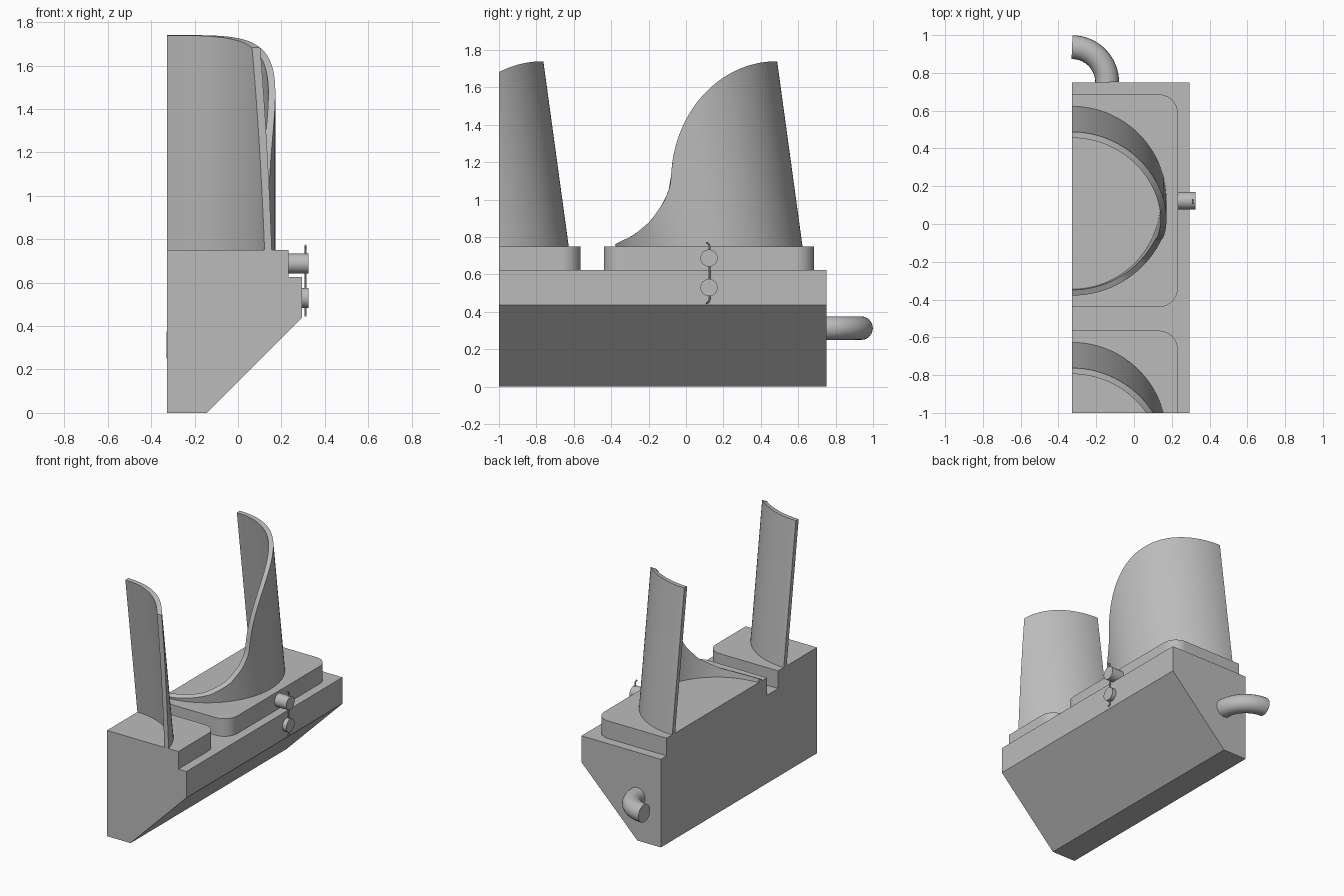
import bpy, bmesh, math
from mathutils import Vector

cube = bpy.data.objects.get("Cube")
if cube:
    bpy.data.objects.remove(cube, do_unlink=True)

CUT = -0.328      # flat section plane on the right side
FRONT = -1.0      # flat section plane at the front
PITCH = 1.25      # spacing of the two cups
BASE_TOP, DECK = 0.625, 0.75
MID_Y = 0.123

grey = bpy.data.materials.new("light grey")
grey.use_nodes = True
grey.diffuse_color = (0.5, 0.5, 0.5, 1)
grey.node_tree.nodes["Principled BSDF"].inputs["Base Color"].default_value = (0.5, 0.5, 0.5, 1)


def finish(name, bm, smooth=True):
    bmesh.ops.recalc_face_normals(bm, faces=bm.faces[:])
    mesh = bpy.data.meshes.new(name)
    bm.to_mesh(mesh)
    bm.free()
    mesh.materials.append(grey)
    obj = bpy.data.objects.new(name, mesh)
    bpy.context.collection.objects.link(obj)
    if smooth:
        bpy.ops.object.select_all(action='DESELECT')
        obj.select_set(True)
        bpy.context.view_layer.objects.active = obj
        bpy.ops.object.shade_smooth_by_angle(angle=math.radians(30))
    return obj


def prism(name, points, offset):
    """Extrude a closed outline of 3D points along an offset."""
    bm = bmesh.new()
    face = bm.faces.new([bm.verts.new(p) for p in points])
    ext = bmesh.ops.extrude_face_region(bm, geom=[face], use_keep_orig=True)
    verts = [g for g in ext["geom"] if isinstance(g, bmesh.types.BMVert)]
    bmesh.ops.translate(bm, vec=offset, verts=verts)
    return finish(name, bm)


def arc(cx, cy, r, a0, a1, n):
    steps = [math.radians(a0 + (a1 - a0) * i / n) for i in range(n + 1)]
    return [(cx + r * math.cos(a), cy + r * math.sin(a)) for a in steps]


def tube(name, path, radius, sides):
    """Sweep a circle along a path lying in one plane."""
    bm = bmesh.new()
    path = [Vector(p) for p in path]
    flat_axis = (path[1] - path[0]).cross(path[-1] - path[0])
    flat_axis = flat_axis.normalized() if flat_axis.length > 1e-6 else Vector((0, 1, 0))
    rings = []
    for i, p in enumerate(path):
        tangent = (path[min(i + 1, len(path) - 1)] - path[max(i - 1, 0)]).normalized()
        side = tangent.cross(flat_axis)
        rings.append([bm.verts.new(p + radius * (side * x + flat_axis * y))
                      for x, y in arc(0, 0, 1, 0, 360, sides)[:-1]])
    for a, b in zip(rings, rings[1:]):
        for i in range(sides):
            j = (i + 1) % sides
            bm.faces.new((a[i], a[j], b[j], b[i]))
    bm.faces.new(rings[0])
    bm.faces.new(rings[-1])
    return finish(name, bm)


# Sloped base block
prism("base", [(CUT, FRONT, 0), (-0.143, FRONT, 0), (0.295, FRONT, 0.438),
               (0.295, FRONT, BASE_TOP), (CUT, FRONT, BASE_TOP)], (0, 0.75 - FRONT, 0))

# Raised plates with rounded outer corners
R, EDGE, HALF = 0.1, 0.232, 0.5625
back = arc(EDGE - R, MID_Y + HALF - R, R, 0, 90, 10)
front = arc(EDGE - R, MID_Y - HALF + R, R, -90, 0, 10)
full = [(CUT, MID_Y - HALF)] + front + back + [(CUT, MID_Y + HALF)]
part = [(CUT, FRONT), (EDGE, FRONT)] + [(x, y - PITCH) for x, y in back + [(CUT, MID_Y + HALF)]]
for name, outline in (("rear_plate", full), ("front_plate", part)):
    prism(name, [(x, y, BASE_TOP) for x, y in outline], (0, 0, DECK - BASE_TOP))

# Side outline that trims the leaning cups
LOW = [(-0.38, 0.762), (-0.28, 0.81), (-0.19, 0.885), (-0.12, 0.985), (-0.088, 1.06), (-0.08, 1.1)]


def trim(y):
    if y >= 0.485:
        return 1.74
    if y > -0.08:
        return 1.1 + 0.64 * math.sqrt(max(0, 1 - ((0.485 - y) / 0.565) ** 2))
    for (y0, z0), (y1, z1) in zip(LOW, LOW[1:]):
        if y0 <= y <= y1:
            return z0 + (z1 - z0) * (y - y0) / (y1 - y0)
    return LOW[0][1]


LEAN = 0.137


def cup_column(angle, r):
    """Bottom and trimmed top of one leaning line of the wall."""
    x, y = CUT + r * math.cos(angle), MID_Y + r * math.sin(angle)
    lo, hi = DECK, 1.74
    for _ in range(30):
        z = (lo + hi) / 2
        if z < trim(y - LEAN * (z - DECK)):
            lo = z
        else:
            hi = z
    return (x, y, DECK), (x, y - LEAN * (lo - DECK), lo)


def cup(name, shift, cut_front):
    bm = bmesh.new()
    columns = []
    n = 96
    for i in range(n + 1):
        a = math.pi * (i / n - 0.5)
        ob, ot = cup_column(a, 0.5)
        ib, it = cup_column(a, 0.468)
        columns.append([bm.verts.new(p) for p in (ob, ot, it, ib)])
    for a, b in zip(columns, columns[1:]):
        for i in range(4):
            j = (i + 1) % 4
            bm.faces.new((a[i], a[j], b[j], b[i]))
    bm.faces.new(columns[0])
    bm.faces.new(columns[-1])
    bmesh.ops.translate(bm, vec=(0, shift, 0), verts=bm.verts[:])
    if cut_front:
        bmesh.ops.bisect_plane(bm, geom=bm.verts[:] + bm.edges[:] + bm.faces[:],
                               plane_co=(0, FRONT, 0), plane_no=(0, -1, 0), clear_outer=True)
        bmesh.ops.holes_fill(bm, edges=[e for e in bm.edges if e.is_boundary])
    finish(name, bm)


cup("rear_cup", 0, False)
cup("front_cup", -PITCH, True)

# Bent handle at the back
tube("handle", [(x, y, 0.313) for x, y in arc(CUT, 0.75, 0.186, 0, 90, 20)], 0.063, 24)

# Side buttons and the thin hooked wire joining them
for name, x0, z in (("upper_button", EDGE, 0.688), ("lower_button", 0.295, 0.53)):
    prism(name, [(x0, MID_Y + y, z + h) for y, h in arc(0, 0, 0.046, 0, 360, 32)[:-1]],
          (0.325 - x0, 0, 0))
hook = arc(MID_Y - 0.016, 0.752, 0.018, 90, 0, 6)
mirror = [(y, 2 * 0.609 - z) for y, z in reversed(hook)]
tube("wire", [(0.311, y, z) for y, z in hook + mirror], 0.005, 8)
